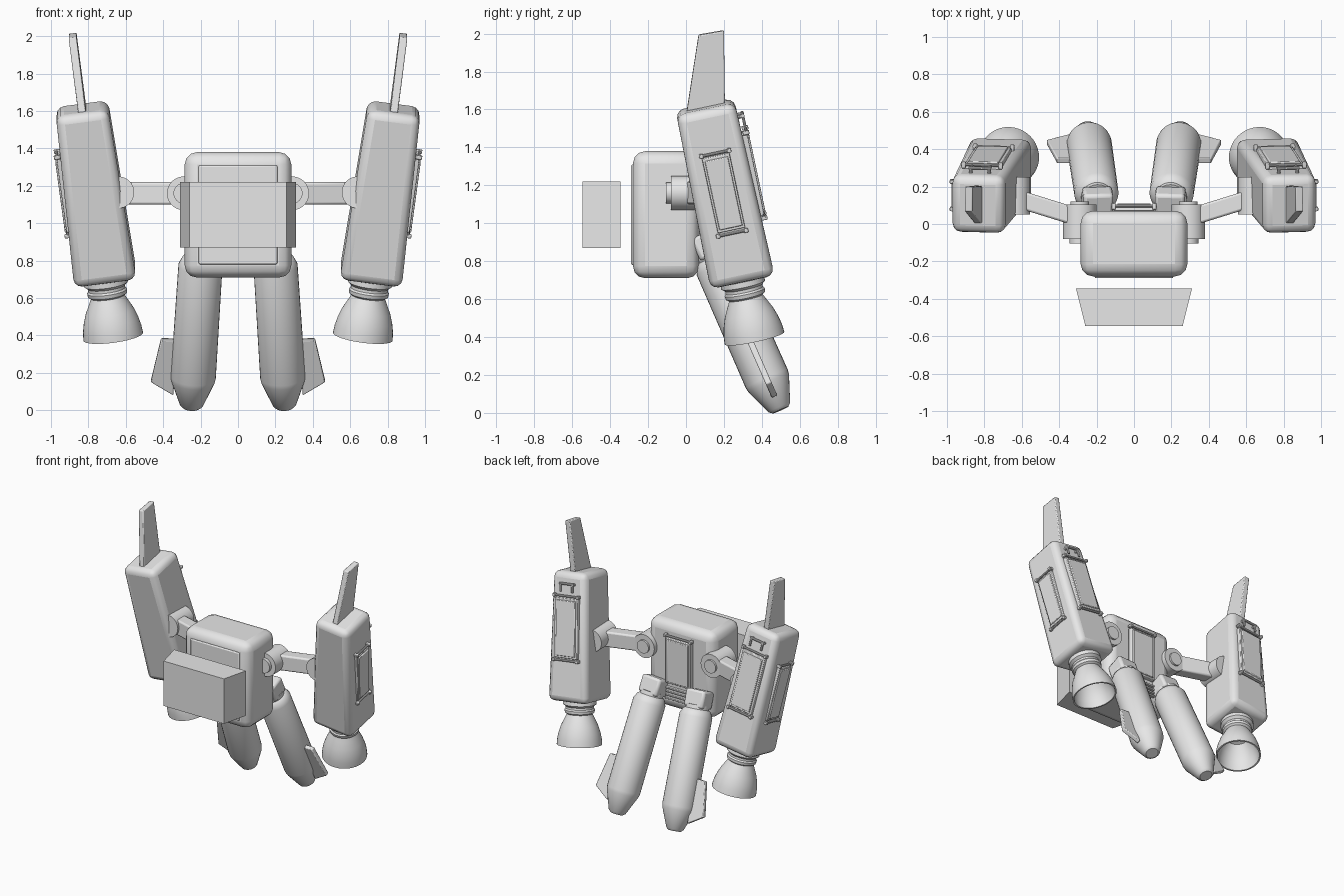
import bpy, bmesh, math
from mathutils import Matrix, Vector

cube = bpy.data.objects.get("Cube")
if cube:
    bpy.data.objects.remove(cube, do_unlink=True)

GREY = (0.8, 0.8, 0.8, 1)
mat = bpy.data.materials.new("light_grey")
mat.use_nodes = True
mat.diffuse_color = GREY
mat.node_tree.nodes["Principled BSDF"].inputs["Base Color"].default_value = GREY


def basis(x, y, z, origin):
    m = Matrix((x, y, z)).transposed().to_4x4()
    m.translation = origin
    return m


def frame(origin, up):
    """Local z runs along up, local x stays close to world x."""
    z = Vector(up).normalized()
    x = Vector((1, 0, 0))
    x = (x - z * x.dot(z)).normalized()
    return basis(x, z.cross(x), z, Vector(origin))


def finish(name, bm, m, bevel=0, segments=2, mirror=True):
    bmesh.ops.recalc_face_normals(bm, faces=bm.faces)
    bm.transform(m)
    me = bpy.data.meshes.new(name)
    bm.to_mesh(me)
    bm.free()
    me.materials.append(mat)
    ob = bpy.data.objects.new(name, me)
    bpy.context.collection.objects.link(ob)
    bpy.ops.object.select_all(action="DESELECT")
    bpy.context.view_layer.objects.active = ob
    ob.select_set(True)
    bpy.ops.object.shade_smooth_by_angle(angle=math.radians(35))
    if bevel:
        b = ob.modifiers.new("bevel", "BEVEL")
        b.width, b.segments, b.limit_method = bevel, segments, "ANGLE"
    if mirror:
        ob.modifiers.new("mirror", "MIRROR").use_mirror_merge = False
    return ob


def block(name, m, size, centre=(0, 0, 0), top=(1, 1), **kw):
    """Box whose upper end is scaled by top."""
    bm = bmesh.new()
    bmesh.ops.create_cube(bm, size=1)
    for v in bm.verts:
        if v.co.z > 0:
            v.co.x *= top[0]
            v.co.y *= top[1]
        v.co = Vector(a * b + c for a, b, c in zip(v.co, size, centre))
    return finish(name, bm, m, **kw)


def lathe(name, m, profile, steps=32, **kw):
    """Revolve (radius, height) points around local z."""
    bm = bmesh.new()
    vs = [bm.verts.new((r, 0, h)) for r, h in profile]
    es = [bm.edges.new(pair) for pair in zip(vs, vs[1:])]
    bmesh.ops.spin(bm, geom=vs + es, axis=(0, 0, 1), cent=(0, 0, 0),
                   angle=math.tau, steps=steps)
    bmesh.ops.remove_doubles(bm, verts=bm.verts, dist=0.0005)
    return finish(name, bm, m, **kw)


def plate(name, m, outline, thick, axis, **kw):
    """Flat fin: outline in (axis, z), thickness across the other axis."""
    bm = bmesh.new()
    rows = []
    for side in (-1, 1):
        t = side * thick / 2
        rows.append([bm.verts.new((a, t, h) if axis == "x" else (t, a, h)) for a, h in outline])
        bm.faces.new(rows[-1])
    n = len(outline)
    for i in range(n):
        j = (i + 1) % n
        bm.faces.new((rows[0][i], rows[0][j], rows[1][j], rows[1][i]))
    return finish(name, bm, m, **kw)


def rod(name, m, a, b, r, **kw):
    a, b = Vector(a), Vector(b)
    d = (b - a).length
    rot = (b - a).to_track_quat("Z", "Y").to_matrix().to_4x4()
    return lathe(name, m @ Matrix.Translation(a) @ rot,
                 [(0, 0), (r, 0), (r, d), (0, d)], steps=10, **kw)


def hatch(name, m, w, h, rails, **kw):
    """Raised panel with a rail and two knobs at each listed end."""
    block(name + "_base", m, (w, h, 0.03), top=(0.97, 0.98), bevel=0.004, **kw)
    block(name + "_panel", m, (w * 0.84, h * 0.92, 0.012), (0, 0, 0.018),
          top=(0.95, 0.98), bevel=0.003, **kw)
    for end in rails:
        y = end * (h / 2 + 0.012)
        reach = w / 2 + 0.012
        rod(name + "_rail", m, (-reach, y, 0.012), (reach, y, 0.012), 0.008, **kw)
        for s in (-1, 1):
            block(name + "_knob", m, (0.022, 0.022, 0.035), (s * w / 2, y, 0.01),
                  bevel=0.004, **kw)


# Main pack with rear hatch and vent slats
world = Matrix()
block("main_pack", world, (0.57, 0.35, 0.67), (0, -0.105, 1.045),
      bevel=0.065, segments=3, mirror=False)
block("front_bulge", world, (0.42, 0.02, 0.53), (0, -0.28, 1.045),
      bevel=0.008, mirror=False)
rear = basis(Vector((-1, 0, 0)), Vector((0, 0, 1)), Vector((0, 1, 0)), Vector((0, 0.085, 1.1)))
hatch("rear_hatch", rear, 0.22, 0.36, (1,), mirror=False)
for i in range(4):
    block("vent_slat", world, (0.24, 0.03, 0.014), (0, 0.075, 0.8 + i * 0.027),
          bevel=0.003, mirror=False)

# Detached front box, narrower toward the front
block("front_box", frame((0, -0.445, 1.045), (0, -1, 0)), (0.62, 0.35, 0.2),
      top=(0.84, 1), mirror=False)

# Shoulder hubs and arms
lathe("inner_hub", frame((0.29, 0, 1.16), (0, -1, 0)),
      [(0, -0.12), (0.05, -0.12), (0.05, -0.105), (0.09, -0.105), (0.09, 0.08),
       (0.055, 0.08), (0.055, 0.105), (0, 0.105)])
lathe("outer_hub", frame((0.64, 0.15, 1.165), (0, -1, 0)),
      [(0, -0.1), (0.085, -0.1), (0.085, 0.1), (0, 0.1)])
block("arm", frame((0.475, 0.09, 1.16), (0.29, 0.09, 0)), (0.095, 0.12, 0.34), bevel=0.012)

# Booster pods
pod = frame((0.772, 0.198, 1.16), (0.137, -0.213, 1))
block("booster_pod", pod, (0.335, 0.345, 0.94), top=(0.84, 0.91), bevel=0.045, segments=3)
plate("pod_fin", pod, [(-0.11, 0.44), (0.1, 0.44), (0.18, 0.845), (0.045, 0.85)],
      0.042, "y", bevel=0.006)
lathe("nozzle", pod,
      [(0, -0.46), (0.115, -0.46), (0.118, -0.5), (0.1, -0.515), (0.1, -0.53),
       (0.108, -0.54), (0.105, -0.56), (0.09, -0.57), (0.105, -0.6), (0.13, -0.65),
       (0.147, -0.7), (0.157, -0.745), (0.161, -0.79), (0.15, -0.79), (0.143, -0.73),
       (0.12, -0.66), (0.08, -0.6), (0, -0.58)], steps=40)

# Pod hatches on the outer and rear faces
px, py, pz = (pod.to_3x3().col[i] for i in range(3))
hatch("outer_hatch", basis(py, pz, px, pod @ Vector((0.155, 0, 0.02))), 0.15, 0.41, (-1, 1))
back = basis(-px, pz, py, pod @ Vector((0, 0.172, 0.07)))
hatch("back_hatch", back, 0.2, 0.44, (-1, 1))
for s in (-1, 1):
    rod("handle_post", back, (s * 0.05, 0.26, 0.012), (s * 0.05, 0.32, 0.012), 0.008)
    rod("handle_foot", back, (s * 0.05, 0.315, -0.03), (s * 0.05, 0.315, 0.02), 0.01)
rod("handle_bar", back, (-0.06, 0.32, 0.012), (0.06, 0.32, 0.012), 0.009)

# Lower tanks with mounting caps and side fins
tank = frame((0.24, 0.43, 0.17), (-0.065, -0.44, 1))
lathe("tank", tank,
      [(0, -0.17), (0.045, -0.17), (0.062, -0.155), (0.117, -0.015), (0.121, 0.01),
       (0.118, 0.66), (0.1, 0.7), (0.085, 0.71), (0.085, 0.74), (0, 0.74)])
block("tank_cap", tank, (0.16, 0.14, 0.13), (0, 0, 0.78), bevel=0.018)
plate("tank_fin", tank, [(0.1, 0.225), (0.185, 0.22), (0.225, -0.03), (0.1, -0.1)],
      0.032, "x", bevel=0.006)
